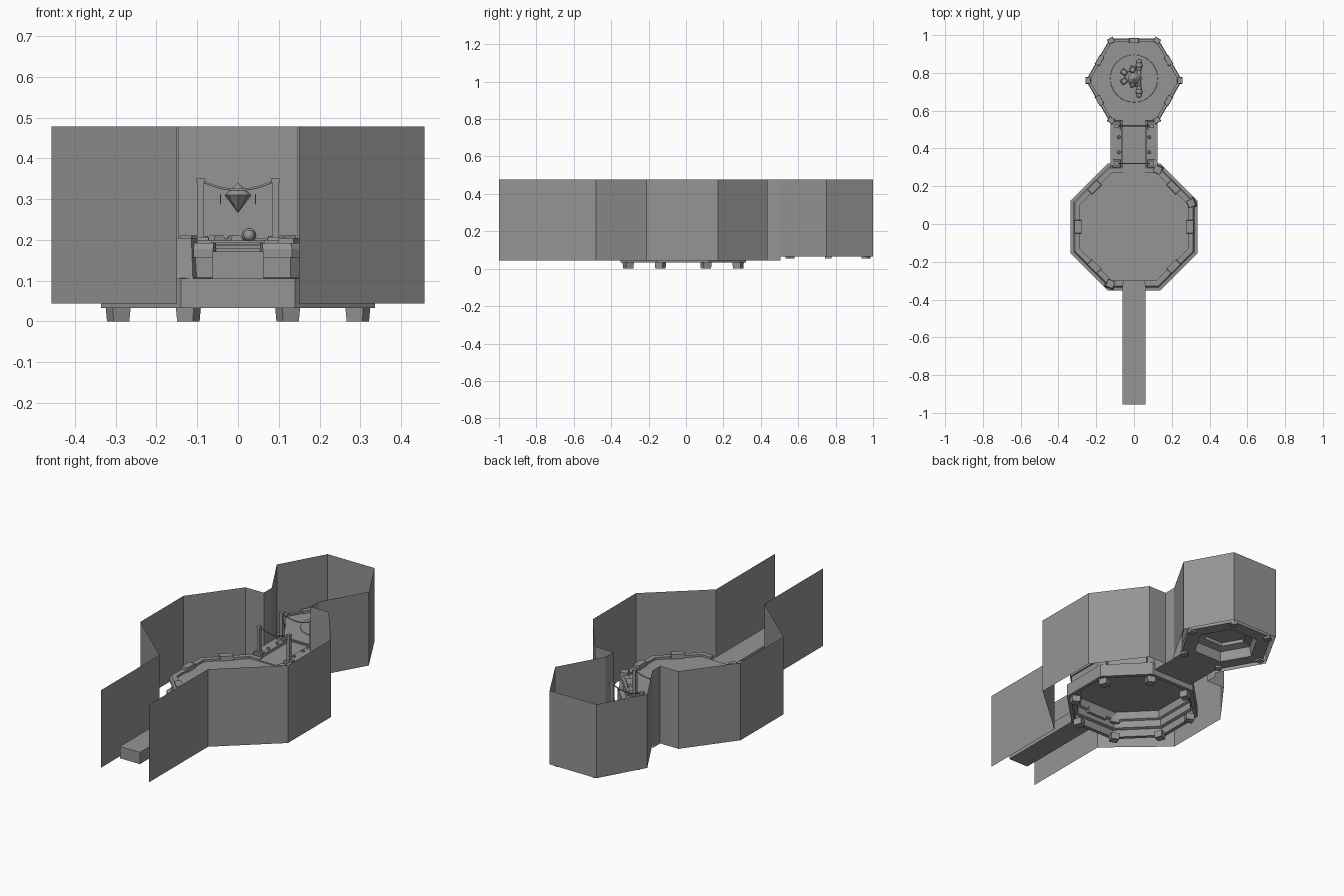
import bpy, bmesh, math
from math import cos, sin, pi
from mathutils import Vector, Matrix

if "Cube" in bpy.data.objects:
    bpy.data.objects.remove(bpy.data.objects["Cube"])

grey = bpy.data.materials.new("stone_grey")
grey.use_nodes = True
grey.diffuse_color = (0.3, 0.3, 0.3, 1)
grey.node_tree.nodes["Principled BSDF"].inputs["Base Color"].default_value = (0.3, 0.3, 0.3, 1)


def finish(name, bm, smooth=False):
    bmesh.ops.recalc_face_normals(bm, faces=bm.faces)
    mesh = bpy.data.meshes.new(name)
    bm.to_mesh(mesh)
    bm.free()
    mesh.materials.append(grey)
    for p in mesh.polygons:
        p.use_smooth = smooth
    bpy.context.collection.objects.link(bpy.data.objects.new(name, mesh))


def add_box(bm, centre, size, turn=0.0, taper=1.0):
    """Box with an optional turn about z and a scaled top."""
    made = bmesh.ops.create_cube(bm, size=1)["verts"]
    for v in made:
        k = taper if v.co.z > 0 else 1
        v.co = Vector((v.co.x * size[0] * k, v.co.y * size[1] * k, v.co.z * size[2]))
        v.co = Matrix.Rotation(turn, 3, 'Z') @ v.co + Vector(centre)


def add_cone(bm, centre, r1, r2, depth, sides):
    bmesh.ops.create_cone(bm, cap_ends=True, segments=sides, radius1=r1, radius2=r2,
                          depth=depth, matrix=Matrix.Translation(centre))


class Polygon:
    """Regular plan shape; radii are measured to the corners."""
    def __init__(self, y, n, start):
        self.y, self.n, self.start = y, n, start

    def angle(self, i):
        return self.start + 2 * pi * i / self.n

    def corner(self, i, r, z=0):
        a = self.angle(i)
        return Vector((r * cos(a), self.y + r * sin(a), z))

    def along(self, i, t, r, z=0):
        return self.corner(i, r, z).lerp(self.corner(i + 1, r, z), t)

    def side(self, bm, i, profile, t0=0, t1=1):
        """Closed (radius, z) profile swept along one side."""
        ends = [[bm.verts.new(self.along(i, t, r, z)) for r, z in profile] for t in (t0, t1)]
        m = len(profile)
        for k in range(m):
            j = (k + 1) % m
            bm.faces.new((ends[0][k], ends[0][j], ends[1][j], ends[1][k]))
        if t0 > 0 or t1 < 1:
            bm.faces.new(ends[0])
            bm.faces.new(ends[1])

    def slab(self, name, r, z0, z1):
        bm = bmesh.new()
        rings = [[bm.verts.new(self.corner(i, r, z)) for i in range(self.n)] for z in (z0, z1)]
        for ring in rings:
            bm.faces.new(ring)
        for i in range(self.n):
            j = (i + 1) % self.n
            bm.faces.new((rings[0][i], rings[0][j], rings[1][j], rings[1][i]))
        finish(name, bm)


octagon = Polygon(-0.015, 8, pi / 8)
hexagon = Polygon(0.76, 6, 0)
K = 1 / cos(pi / 8)          # apothem to corner radius
BACK, FRONT = 1, 5           # octagon sides that open to the paths

# Tall thin enclosing walls
def wall(name, path, z0, z1, joined=False):
    bm = bmesh.new()
    mirrored = [(-x, y) for x, y in path]
    runs = [path + mirrored[::-1]] if joined else [path, mirrored]
    for run in runs:
        low = [bm.verts.new((x, y, z0)) for x, y in run]
        top = [bm.verts.new((x, y, z1)) for x, y in run]
        for i in range(len(run) - 1):
            bm.faces.new((low[i], low[i + 1], top[i + 1], top[i]))
    finish(name, bm)

wall("hall_wall", [(0.15, -1), (0.15, -0.48), (0.457, -0.21), (0.457, 0.17),
                   (0.258, 0.435), (0.145, 0.435), (0.145, 0.505)], 0.044, 0.478)
wall("chamber_wall", [(0.145, 0.505), (0.285, 0.75), (0.145, 1.0)], 0.065, 0.478, True)

# Octagonal arena: hollow stepped skirt, floor and rim
bm = bmesh.new()
skirt = [(0.336, 0.033), (0.336, 0.105), (0.312, 0.108), (0.312, 0.165), (0.28, 0.165),
         (0.288, 0.125), (0.3, 0.12), (0.3, 0.08), (0.315, 0.075), (0.315, 0.033)]
for i in range(8):
    octagon.side(bm, i, [(a * K, z) for a, z in skirt])
finish("arena_skirt", bm)
octagon.slab("arena_floor", 0.285 * K, 0.165, 0.18)

bm = bmesh.new()
rim = [(0.32, 0.157), (0.32, 0.178), (0.312, 0.192), (0.285, 0.192), (0.285, 0.157)]
for i in range(8):
    spans = [(0, 0.27), (0.73, 1)] if i in (BACK, FRONT) else [(0, 1)]
    for t0, t1 in spans:
        octagon.side(bm, i, [(a * K, z) for a, z in rim], t0, t1)
finish("arena_rim", bm)

# Rim blocks at the middle of each closed side
bm = bmesh.new()
for i in range(8):
    if i not in (BACK, FRONT):
        p = octagon.along(i, 0.5, 0.297 * K, 0.185)
        add_box(bm, p, (0.04, 0.075, 0.04), octagon.angle(i + 0.5), 0.9)
finish("rim_blocks", bm)

# Leaning buttresses at some corners
bm = bmesh.new()
for i in (0, 1, 5):
    p = octagon.corner(i, 0.327, 0.155)
    add_box(bm, p, (0.05, 0.052, 0.1), octagon.angle(i), 0.75)
finish("corner_buttresses", bm)

# Arena feet
bm = bmesh.new()
for i in range(8):
    add_box(bm, octagon.corner(i, 0.318, 0.018), (0.042, 0.042, 0.036), octagon.angle(i), 1.12)
finish("arena_feet", bm)

# Entrance bridge
bm = bmesh.new()
add_box(bm, (0, -0.628, 0.138), (0.124, 0.657, 0.066))
finish("entrance_bridge", bm)

# Passage between the arena and the chamber
bm = bmesh.new()
add_box(bm, (0, 0.425, 0.121), (0.25, 0.24, 0.112))
add_box(bm, (0, 0.41, 0.18), (0.124, 0.28, 0.012))
finish("passage_floor", bm)
bm = bmesh.new()
for s in (-1, 1):
    add_box(bm, (s * 0.094, 0.42, 0.188), (0.06, 0.22, 0.024))
    for y in (0.38, 0.46):
        add_cone(bm, (s * 0.08, y, 0.204), 0.01, 0.006, 0.012, 8)
finish("passage_curbs", bm)

# Gate posts with ropes hung across
bm = bmesh.new()
for s in (-1, 1):
    for y in (0.32, 0.52):
        add_box(bm, (s * 0.092, y, 0.202), (0.042, 0.042, 0.01), 0, 0.9)
        add_box(bm, (s * 0.092, y, 0.275), (0.018, 0.018, 0.15), 0, 0.9)
        add_box(bm, (s * 0.092, y, 0.346), (0.021, 0.021, 0.01))
finish("gate_posts", bm)
for y in (0.32, 0.52):
    curve = bpy.data.curves.new("gate_rope", 'CURVE')
    curve.dimensions = '3D'
    curve.bevel_depth, curve.bevel_resolution = 0.003, 1
    line = curve.splines.new('POLY')
    line.points.add(12)
    for k, p in enumerate(line.points):
        u = k / 6 - 1
        p.co = (0.085 * u, y, 0.323 + 0.02 * u * u, 1)
    curve.materials.append(grey)
    bpy.context.collection.objects.link(bpy.data.objects.new("gate_rope", curve))

# Hexagonal chamber: hollow base, floor and low rim
bm = bmesh.new()
base = [(0.255, 0.065), (0.255, 0.1), (0.245, 0.11), (0.245, 0.19), (0.12, 0.19),
        (0.12, 0.13), (0.165, 0.12), (0.175, 0.065)]
for i in range(6):
    hexagon.side(bm, i, base)
finish("chamber_base", bm)
hexagon.slab("chamber_floor", 0.235, 0.15, 0.195)
bm = bmesh.new()
for i in range(6):
    if i != 4:
        hexagon.side(bm, i, [(0.252, 0.185), (0.252, 0.203), (0.235, 0.203), (0.235, 0.185)])
        add_box(bm, hexagon.along(i, 0.5, 0.243, 0.197), (0.028, 0.055, 0.026),
                hexagon.angle(i + 0.5), 0.9)
    add_box(bm, hexagon.corner(i, 0.243, 0.197), (0.03, 0.035, 0.028), hexagon.angle(i), 0.9)
finish("chamber_rim", bm)
bm = bmesh.new()
for i in range(6):
    add_box(bm, hexagon.corner(i, 0.235, 0.061), (0.035, 0.035, 0.014), hexagon.angle(i))
finish("chamber_feet", bm)

# Round dais with rubble, a bone and a floating gem
bm = bmesh.new()
add_cone(bm, (0, 0.77, 0.196), 0.127, 0.125, 0.006, 32)
finish("dais", bm)
bm = bmesh.new()
for k in range(5):
    a = 2 * pi * k / 5
    add_box(bm, (-0.02 + 0.04 * cos(a), 0.78 + 0.04 * sin(a), 0.205), (0.035, 0.03, 0.012), a, 0.7)
finish("rubble", bm)
bm = bmesh.new()
for y in (0.70, 0.84):
    for dy, r in ((-0.018, 0.014), (0, 0.018), (0.018, 0.014)):
        bmesh.ops.create_uvsphere(bm, u_segments=12, v_segments=8, radius=r,
                                  matrix=Matrix.Translation((0.027, y + dy, 0.211)))
bmesh.ops.create_cone(bm, cap_ends=True, segments=10, radius1=0.011, radius2=0.011, depth=0.14,
                      matrix=Matrix.Translation((0.027, 0.77, 0.21)) @ Matrix.Rotation(pi / 2, 4, 'X'))
finish("bone", bm, True)
bm = bmesh.new()
add_cone(bm, (0, 0.77, 0.288), 0, 0.033, 0.044, 8)
add_cone(bm, (0, 0.77, 0.325), 0.033, 0, 0.03, 8)
finish("floating_gem", bm)
bm = bmesh.new()
for s in (-1, 1):
    add_box(bm, (s * 0.043, 0.77, 0.3), (0.003, 0.012, 0.026))
finish("gem_slivers", bm)
